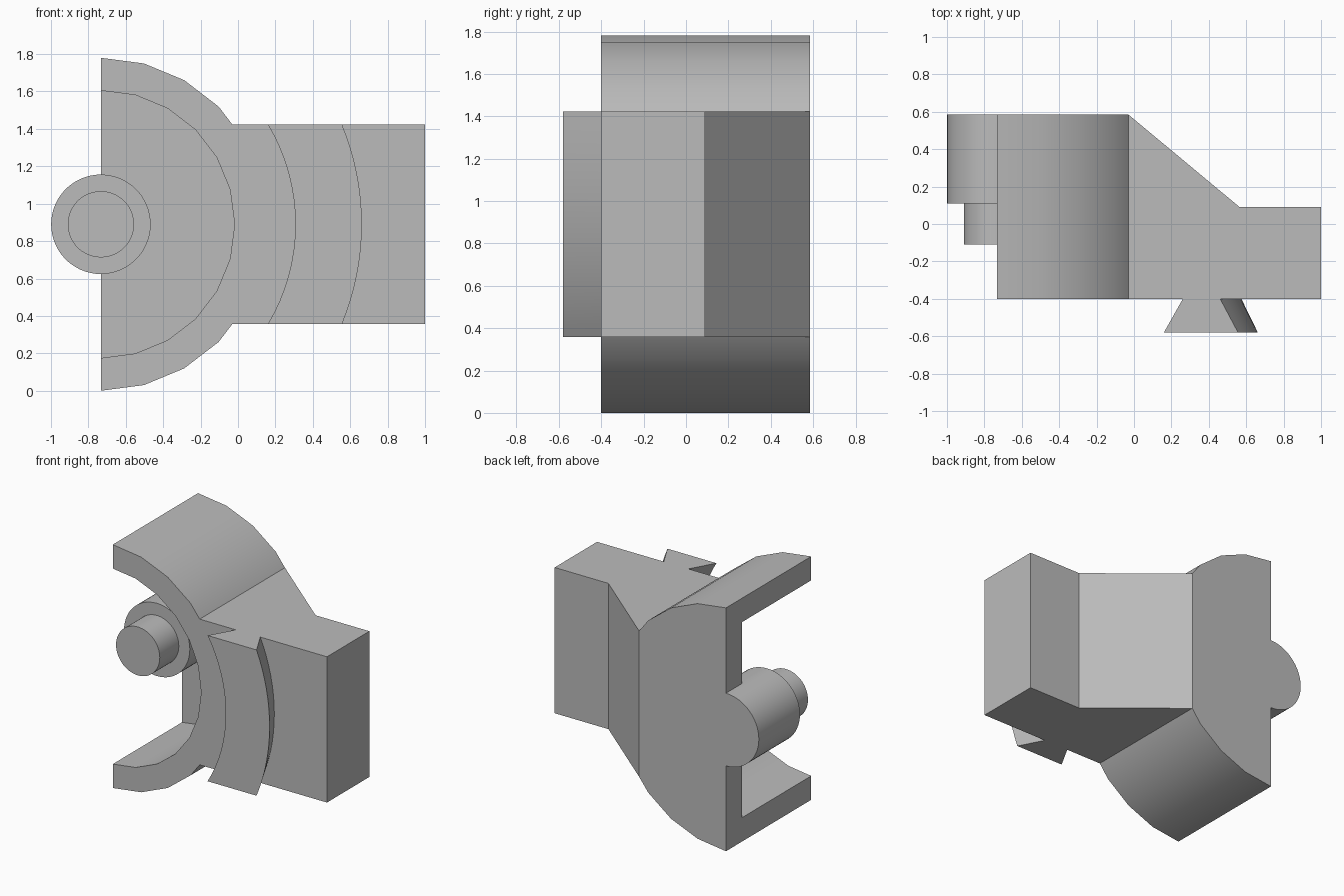
import bpy, bmesh
from math import sin, cos, asin, radians, pi, sqrt

if "Cube" in bpy.data.objects:
    bpy.data.objects.remove(bpy.data.objects["Cube"])

CX, CZ = -0.733, 0.89            # axis of the housing and pin
R_OUT, R_IN = 0.89, 0.715        # housing shell radii
FRONT, BACK = -0.4, 0.585
HALF = 0.533                     # half height of the arm

grey = bpy.data.materials.new("plain_grey")
grey.use_nodes = True
grey.diffuse_color = (0.5, 0.5, 0.5, 1)
grey.node_tree.nodes["Principled BSDF"].inputs["Base Color"].default_value = (0.5, 0.5, 0.5, 1)


def make_object(name, bm):
    bmesh.ops.recalc_face_normals(bm, faces=bm.faces)
    mesh = bpy.data.meshes.new(name)
    bm.to_mesh(mesh)
    bm.free()
    mesh.materials.append(grey)
    obj = bpy.data.objects.new(name, mesh)
    bpy.context.collection.objects.link(obj)
    return obj


def prism(name, points, offset):
    """Extrude a closed outline of 3D points along an offset."""
    bm = bmesh.new()
    face = bm.faces.new([bm.verts.new(p) for p in points])
    new = bmesh.ops.extrude_face_region(bm, geom=[face])["geom"]
    verts = [v for v in new if isinstance(v, bmesh.types.BMVert)]
    bmesh.ops.translate(bm, verts=verts, vec=offset)
    return make_object(name, bm)


def arc(r, start, end, step):
    """Points (x, z) around the housing axis, angles measured from the top."""
    return [(CX + r * sin(radians(a)), CZ + r * cos(radians(a)))
            for a in range(start, end + 1, step)]


def combine(target, tool, operation):
    mod = target.modifiers.new(operation.lower(), 'BOOLEAN')
    mod.operation, mod.object, mod.solver = operation, tool, 'EXACT'
    bpy.context.view_layer.objects.active = target
    bpy.ops.object.modifier_apply(modifier=mod.name)
    bpy.data.objects.remove(tool)


# Half-round housing and arm share one outline
top, bottom = CZ + HALF, CZ - HALF
outline = arc(R_OUT, 0, 45, 15)
outline += [(-0.03, top), (1, top), (1, bottom), (-0.03, bottom)]
outline += arc(R_OUT, 135, 180, 15)
body = prism("housing_and_arm", [(x, FRONT, z) for x, z in outline], (0, BACK - FRONT, 0))

# Sloping cut behind the arm
slope = [(-0.03, BACK), (0.565, 0.09), (1.2, 0.09), (1.2, 0.8), (-0.03, 0.8)]
combine(body, prism("slope_cutter", [(x, y, -0.2) for x, y in slope], (0, 0, 2.4)), 'DIFFERENCE')

# Hollow of the housing, leaving a back plate
hollow = [(CX - 0.3, CZ + R_IN)] + arc(R_IN, 0, 180, 15) + [(CX - 0.3, CZ - R_IN)]
combine(body, prism("hollow_cutter", [(x, -0.7, z) for x, z in hollow], (0, 1.1, 0)), 'DIFFERENCE')

# Stepped pin: thick shank flush with the back, thin tip in front
for name, r, y0, y1 in (("pin_shank", 0.266, 0.11, BACK), ("pin_tip", 0.177, -0.11, 0.15)):
    ring = [(x, y0, z) for x, z in arc(r, 0, 354, 6)]
    combine(body, prism(name, ring, (0, y1 - y0, 0)), 'UNION')

# Curved dovetail rail on the arm front: (radius, y) section swept by angle
section = [(1.128, FRONT), (1.04, -0.58), (1.395, -0.58), (1.307, FRONT)]
bm = bmesh.new()
rows, steps = [], 16
for i in range(steps + 1):
    t = 2 * i / steps - 1
    row = []
    for r, y in section:
        a = t * asin(HALF / r)
        row.append(bm.verts.new((CX + r * cos(a), y, CZ + r * sin(a))))
    rows.append(row)
for a, b in zip(rows, rows[1:]):
    for k in range(4):
        n = (k + 1) % 4
        bm.faces.new((a[k], a[n], b[n], b[k]))
bm.faces.new(rows[0])
bm.faces.new(rows[-1])
rail = make_object("dovetail_rail", bm)

# Smooth the curved walls, keep the hard edges
for obj in (body, rail):
    bpy.ops.object.select_all(action='DESELECT')
    obj.select_set(True)
    bpy.context.view_layer.objects.active = obj
    bpy.ops.object.shade_smooth_by_angle(angle=radians(30))
